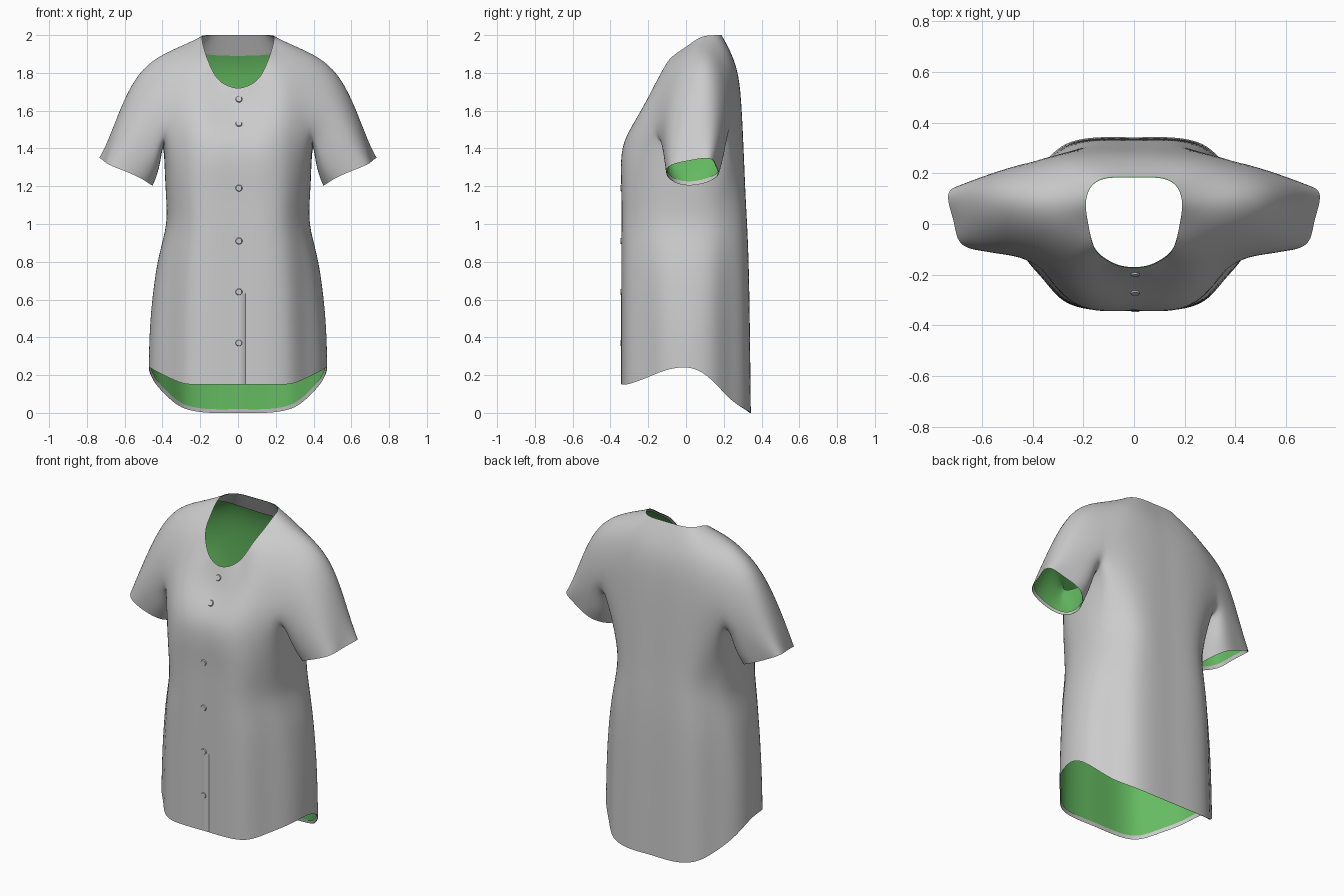
import bpy, bmesh
from mathutils import Vector
from mathutils.bvhtree import BVHTree

if "Cube" in bpy.data.objects:
    bpy.data.objects.remove(bpy.data.objects["Cube"])

# ---- Half-shirt rings (x >= 0), front centre to back centre ----
neck = [(0, -.175, 1.72), (.065, -.165, 1.738), (.12, -.135, 1.785), (.16, -.09, 1.87),
        (.18, -.01, 1.93), (.192, .07, 1.985), (.182, .13, 1.998), (.155, .165, 2),
        (.115, .183, 2), (.06, .188, 2), (0, .188, 2)]
yoke = [(0, -.24, 1.575), (.10, -.235, 1.595), (.19, -.205, 1.66), (.26, -.14, 1.76),
        (.32, -.03, 1.87), (.34, .08, 1.922), (.33, .175, 1.89), (.27, .235, 1.85),
        (.18, .258, 1.835), (.09, .265, 1.83), (0, .265, 1.83)]
chest = [(0, -.33, 1.42), (.13, -.33, 1.425), (.245, -.285, 1.46), (.37, -.175, 1.52),
         (.47, -.06, 1.72), (.52, .08, 1.80), (.50, .185, 1.73), (.405, .245, 1.55),
         (.27, .28, 1.57), (.13, .295, 1.58), (0, .295, 1.58)]
underarm = [(.39, -.10, 1.43), (.395, .05, 1.40), (.405, .17, 1.44)]

# Sleeve loops: over the shoulder from front to back, then under the arm
sleeve_top = chest[3:8] + underarm[::-1]
sleeve_mid = [(.46, -.12, 1.38), (.58, -.09, 1.50), (.645, .05, 1.54), (.635, .16, 1.50),
              (.54, .20, 1.41), (.46, .18, 1.34), (.42, .06, 1.31), (.42, -.06, 1.32)]
cuff = [(.54, -.10, 1.255), (.675, -.085, 1.31), (.71, .01, 1.335), (.733, .125, 1.35),
        (.64, .16, 1.305), (.53, .17, 1.255), (.457, .08, 1.212), (.465, -.03, 1.21)]

# Body sections blend from rounded (waist) to chamfered (hem)
round_x = [0, .36, .66, .88, .97, 1]
chamfer_x = [0, .30, .58, .765, .94, 1]
frac_y = [1, 1, .91, .66, .38, 0]
hem_z = [.15, .15, .153, .185, .225, .237, .165, .075, .02, 0, 0]


def body_ring(z, w, front, back, chamfer):
    out = []
    for i in range(11):
        k = min(i, 10 - i)
        x = w * (round_x[k] * (1 - chamfer) + chamfer_x[k] * chamfer)
        y = .03 + frac_y[k] * ((front if i < 5 else back) - .03)
        out.append((x, y, hem_z[i] if z is None else z))
    return out


body = [chest[:4] + underarm + chest[7:]]
for level in [(1.2, .385, -.34, .312, .25), (1.0, .38, -.34, .322, .35), (.8, .425, -.34, .33, .7),
              (.5, .462, -.34, .336, 1), (None, .472, -.34, .342, 1)]:
    body.append(body_ring(*level))


def loft(bm, rings, side, closed=False):
    """Quads between successive rings, mirrored by side."""
    rows = [[bm.verts.new((p[0] * side, p[1], p[2])) for p in r] for r in rings]
    n = len(rows[0])
    for a, b in zip(rows, rows[1:]):
        for i in range(n if closed else n - 1):
            j = (i + 1) % n
            bm.faces.new((a[i], a[j], b[j], b[i]))


def add_object(name, bm):
    me = bpy.data.meshes.new(name)
    bm.to_mesh(me)
    bm.free()
    me.shade_smooth()
    ob = bpy.data.objects.new(name, me)
    bpy.context.collection.objects.link(ob)
    return ob


def material(name, color):
    mat = bpy.data.materials.new(name)
    mat.diffuse_color = color
    mat.use_nodes = True
    mat.node_tree.nodes["Principled BSDF"].inputs["Base Color"].default_value = mat.diffuse_color
    return mat


# ---- Shirt shell cage ----
bm = bmesh.new()
for side in (1, -1):
    loft(bm, [neck, yoke, chest], side)
    loft(bm, [sleeve_top, sleeve_mid, cuff], side, True)
    loft(bm, body, side)
bmesh.ops.remove_doubles(bm, verts=bm.verts, dist=.0005)
bmesh.ops.recalc_face_normals(bm, faces=bm.faces)
bm.normal_update()
low_front = min(bm.faces, key=lambda f: f.calc_center_median().y)
if low_front.normal.y > 0:
    bmesh.ops.reverse_faces(bm, faces=bm.faces)
shirt = add_object("shirt_shell", bm)
sub = shirt.modifiers.new("smooth", 'SUBSURF')
sub.levels = sub.render_levels = 3

# Nudge the cage so the smooth surface passes through the measured points
target = [v.co.copy() for v in shirt.data.vertices]
for _ in range(4):
    ev = shirt.evaluated_get(bpy.context.evaluated_depsgraph_get())
    now = [ev.data.vertices[i].co.copy() for i in range(len(target))]
    for v, t, c in zip(shirt.data.vertices, target, now):
        v.co += (t - c) * .8
    shirt.data.update()
    shirt.update_tag()
    bpy.context.view_layer.update()
dg = bpy.context.evaluated_depsgraph_get()
baked = bpy.data.meshes.new_from_object(shirt.evaluated_get(dg))
shirt.modifiers.clear()
shirt.data = baked
baked.shade_smooth()

src = bmesh.new()
src.from_mesh(baked)
src.normal_update()
bvh = BVHTree.FromBMesh(src)

# ---- Green inside: flipped copy just under the shell ----
bm = src.copy()
for v, s in zip(bm.verts, src.verts):
    v.co = s.co - s.normal * .003
bmesh.ops.reverse_faces(bm, faces=bm.faces)
lining = add_object("green_lining", bm)
lining.data.materials.clear()
lining.data.materials.append(material("lining_green", (.13, .5, .12, 1)))

# ---- Turned-in facings along hem, cuffs and neck (deeper at the back neck) ----
bm = bmesh.new()
pairs = {}
for v in src.verts:
    if not v.is_boundary:
        continue
    inner = next((e.other_vert(v) for e in v.link_edges if not e.is_boundary), None)
    if inner is None:
        continue
    width = .12 if v.co.z > 1.97 and v.co.y > .05 else .02
    p = v.co + (inner.co - v.co).normalized() * width
    hit, nrm, _, _ = bvh.find_nearest(p)
    pairs[v] = (bm.verts.new(v.co - v.normal * .005), bm.verts.new(hit - nrm * .008))
for e in src.edges:
    a, b = e.verts
    if e.is_boundary and a in pairs and b in pairs:
        f = bm.faces.new((pairs[a][0], pairs[b][0], pairs[b][1], pairs[a][1]))
        f.normal_update()
        if f.normal.dot(e.link_faces[0].normal) > 0:
            f.normal_flip()
add_object("edge_facings", bm)


def on_front(x, z):
    hit, nrm, _, _ = bvh.ray_cast(Vector((x, -1, z)), Vector((0, 1, 0)))
    return hit, nrm


# ---- Overlapping placket edge, open at the lower front ----
bm = bmesh.new()
rows = []
for k in range(13):
    z = .153 + .48 * k / 12
    row = []
    for x, lift in ((-.03, -.002), (.0, .001), (.04, .003), (.041, -.001)):
        hit, nrm = on_front(x, z)
        if hit is not None and hit.y < 0:
            row.append(bm.verts.new(hit + nrm * lift))
    if len(row) == 4:
        rows.append(row)
for a, b in zip(rows, rows[1:]):
    for i in range(3):
        bm.faces.new((a[i], a[i + 1], b[i + 1], b[i]))
add_object("button_placket", bm)

# ---- Buttons ----
for k, z in enumerate((1.66, 1.53, 1.19, .91, .64, .37)):
    hit, nrm = on_front(.005, z)
    if hit is None:
        continue
    bm = bmesh.new()
    bmesh.ops.create_cone(bm, cap_ends=True, segments=14, radius1=.018, radius2=.015, depth=.006)
    button = add_object(f"button_{k + 1}", bm)
    button.data.shade_flat()
    button.rotation_euler = nrm.to_track_quat('Z', 'Y').to_euler()
    button.location = hit + nrm * .003
src.free()
